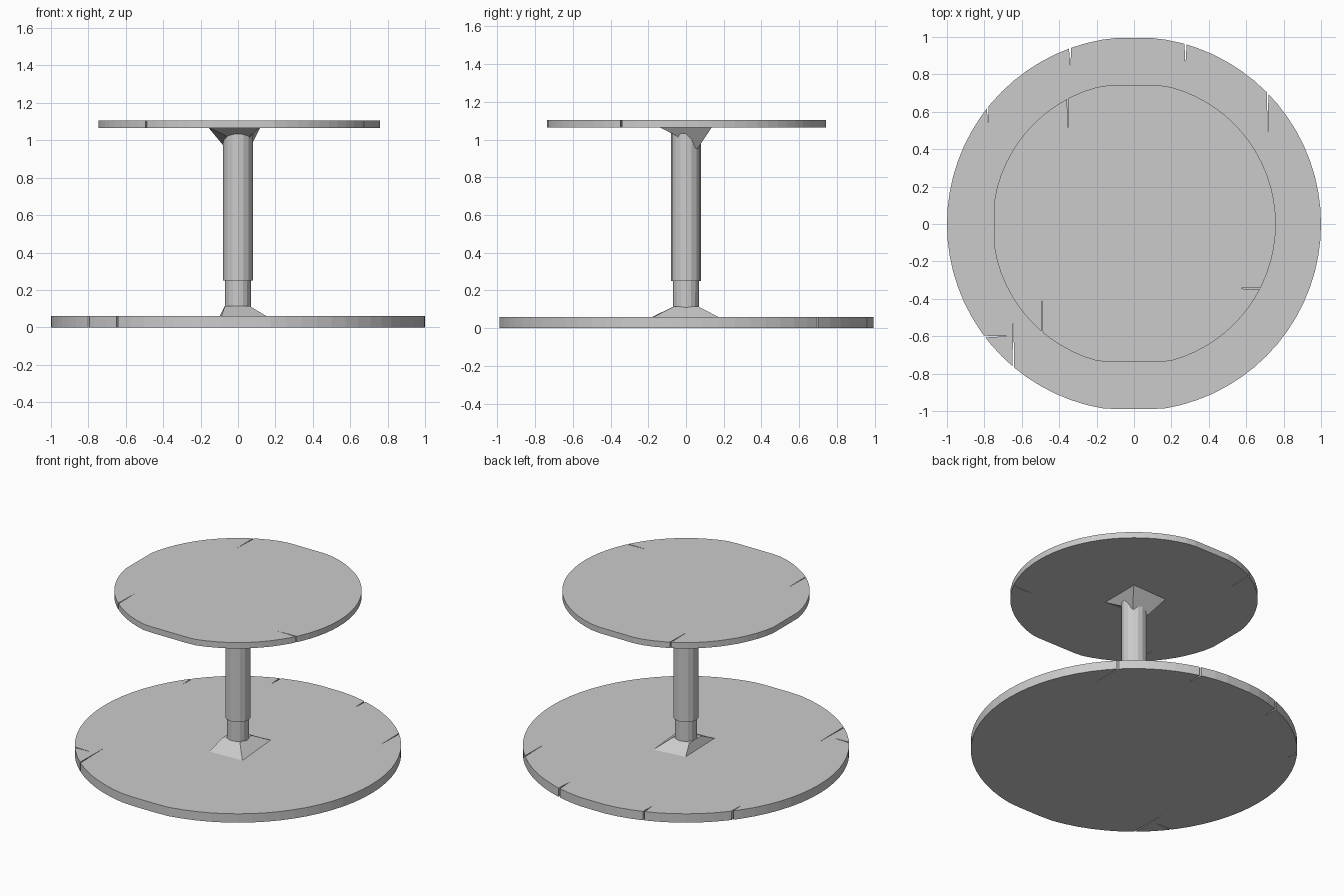
import bpy, bmesh, math

if "Cube" in bpy.data.objects:
    bpy.data.objects.remove(bpy.data.objects["Cube"])


def make_object(name, bm):
    bmesh.ops.recalc_face_normals(bm, faces=bm.faces[:])
    mesh = bpy.data.meshes.new(name)
    bm.to_mesh(mesh)
    bm.free()
    obj = bpy.data.objects.new(name, mesh)
    bpy.context.collection.objects.link(obj)
    return obj


def loft(name, rings):
    """Skin equal-length rings of 3D points and cap both ends."""
    bm = bmesh.new()
    loops = [[bm.verts.new(p) for p in ring] for ring in rings]
    n = len(loops[0])
    for a, b in zip(loops, loops[1:]):
        for i in range(n):
            j = (i + 1) % n
            bm.faces.new((a[i], a[j], b[j], b[i]))
    bm.faces.new(loops[0][::-1])
    bm.faces.new(loops[-1])
    return make_object(name, bm)


def cracked_disc(name, radius, z0, z1, cracks, xmin, ymin, ymax, sides=72):
    """Round slab with thin wedge cracks; each crack is an edge angle and inner tip."""
    def rim(a):
        return (max(radius * math.cos(a), xmin),
                min(max(radius * math.sin(a), ymin), ymax))
    half = 0.006
    full = 2 * math.pi
    outline = []
    angles = [math.radians(d) % full for d, _, _ in cracks]
    for i in range(sides):
        a = full * i / sides
        if all(abs(a - c) > half * 1.5 for c in angles):
            outline.append((a, rim(a)))
    for c, (_, x, y) in zip(angles, cracks):
        outline += [(c - half, rim(c - half)), (c, (x, y)), (c + half, rim(c + half))]
    outline.sort(key=lambda item: item[0])
    pts = [p for _, p in outline]
    return loft(name, [[(x, y, z) for x, y in pts] for z in (z0, z1)])


def ring(radius, z, sides=16):
    return [(radius * math.cos(2 * math.pi * i / sides),
             radius * math.sin(2 * math.pi * i / sides), z) for i in range(sides)]


# Wide base slab
cracked_disc("base", 1.0, 0.0, 0.06,
             [(44.4, 0.715, 0.49), (74, 0.275, 0.85), (110, -0.34, 0.84),
              (141.5, -0.78, 0.51), (217, -0.68, -0.60), (229.8, -0.645, -0.50)],
             -1.0, -0.99, 0.995)

# Smaller table top with slightly flattened sides
cracked_disc("table_top", 0.758, 1.065, 1.105,
             [(117.8, -0.355, 0.49), (229.6, -0.49, -0.39), (333, 0.53, -0.345)],
             -0.745, -0.737, 0.742)

# Central column, narrower at the foot
loft("column", [ring(0.068, 0.05), ring(0.07, 0.25), ring(0.079, 0.25), ring(0.079, 1.07)])

# Flared foot where the column meets the base
loft("foot_flare", [
    [(-0.09, -0.19, 0.055), (0.16, -0.18, 0.055), (0.13, 0.18, 0.055), (-0.10, 0.15, 0.055)],
    [(-0.07, -0.065, 0.115), (0.06, -0.065, 0.115), (0.06, 0.065, 0.115), (-0.07, 0.065, 0.115)]])

# Flared bracket under the table top
loft("head_flare", [
    [(-0.065, -0.06, 1.025), (0.065, -0.06, 1.025), (0.06, 0.06, 0.95), (-0.06, 0.06, 0.95)],
    [(-0.16, -0.14, 1.07), (0.12, -0.15, 1.07), (0.12, 0.14, 1.07), (-0.15, 0.13, 1.07)]])
